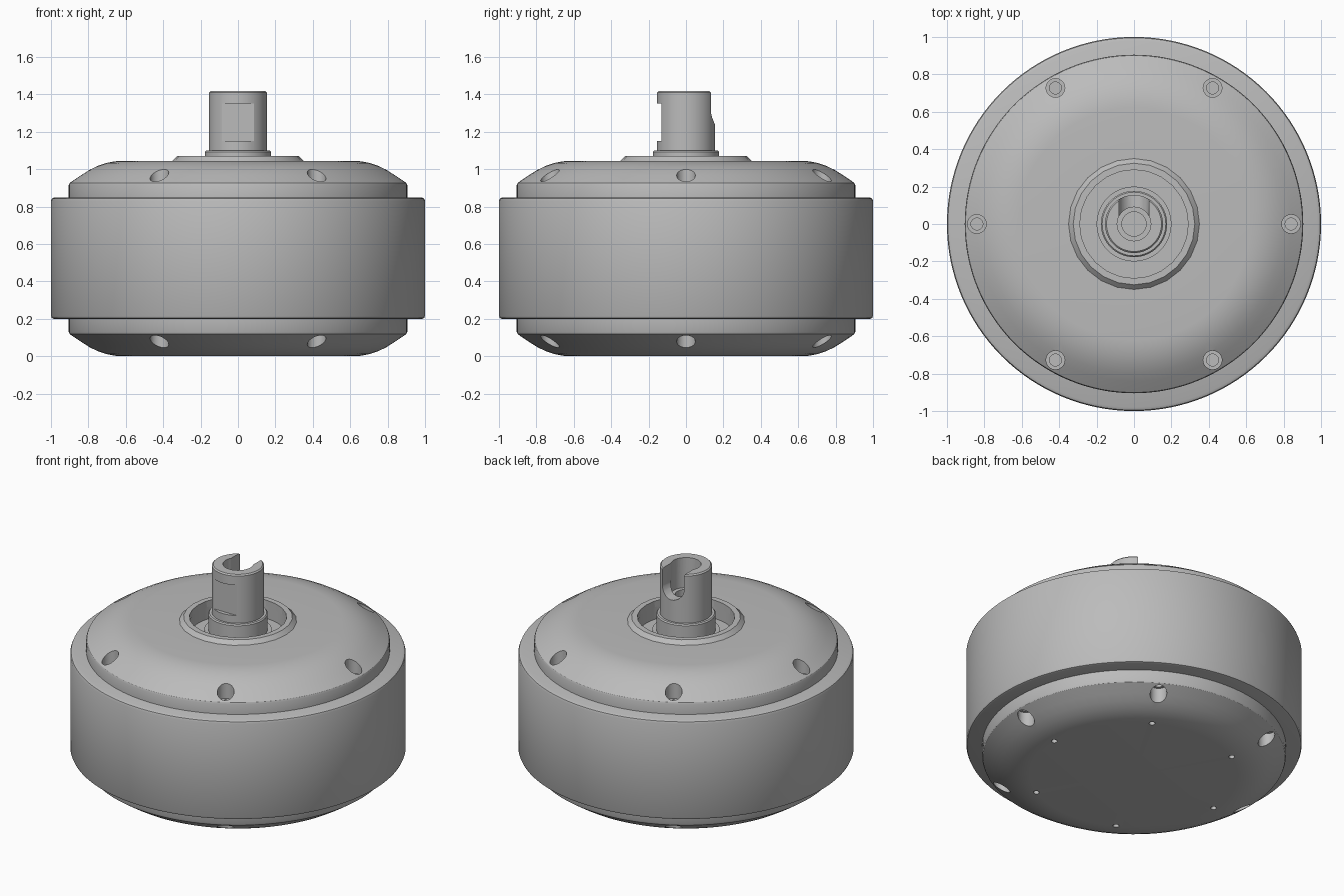
import bpy, bmesh, math
from mathutils import Matrix, Vector

if "Cube" in bpy.data.objects:
    bpy.data.objects.remove(bpy.data.objects["Cube"])

GREY = (0.5, 0.5, 0.5, 1)
steel = bpy.data.materials.new("machined_grey")
steel.use_nodes = True
steel.diffuse_color = GREY
steel.node_tree.nodes["Principled BSDF"].inputs["Base Color"].default_value = GREY

HEIGHT = 1.045
RING = [i * math.pi / 3 for i in range(6)]


def make_object(name, bm):
    bmesh.ops.recalc_face_normals(bm, faces=bm.faces)
    mesh = bpy.data.meshes.new(name)
    bm.to_mesh(mesh)
    bm.free()
    mesh.materials.append(steel)
    obj = bpy.data.objects.new(name, mesh)
    bpy.context.scene.collection.objects.link(obj)
    return obj


def lathe(name, profile, sides=96):
    """Spin (radius, height) points around z into a closed solid."""
    bm = bmesh.new()
    verts = [bm.verts.new((r, 0, z)) for r, z in profile]
    loop = list(zip(verts, verts[1:]))
    if profile[0][0] > 0:
        loop.append((verts[-1], verts[0]))
    edges = [bm.edges.new(pair) for pair in loop]
    bmesh.ops.spin(bm, geom=verts + edges, axis=(0, 0, 1), cent=(0, 0, 0),
                   angle=math.tau, steps=sides, use_merge=True)
    bmesh.ops.remove_doubles(bm, verts=bm.verts, dist=0.0001)
    return make_object(name, bm)


def add_cylinder(bm, radius, low, high, x=0, y=0):
    bmesh.ops.create_cone(bm, cap_ends=True, segments=32, radius1=radius, radius2=radius,
                          depth=high - low, matrix=Matrix.Translation((x, y, (low + high) / 2)))


def add_box(bm, size, centre):
    bmesh.ops.create_cube(bm, size=1, matrix=Matrix.Translation(centre) @ Matrix.Diagonal((*size, 1)))


def cut(obj, bm):
    cutter = make_object("cutter", bm)
    cutter.hide_render = True
    mod = obj.modifiers.new("cut", "BOOLEAN")
    mod.operation, mod.solver, mod.object = "DIFFERENCE", "EXACT", cutter
    bpy.context.view_layer.objects.active = obj
    bpy.ops.object.modifier_apply(modifier=mod.name)
    bpy.data.objects.remove(cutter)


def ring_cut(obj, radius, distance, low, high):
    bm = bmesh.new()
    for a in RING:
        add_cylinder(bm, radius, low, high, distance * math.cos(a), distance * math.sin(a))
    cut(obj, bm)


# Wide outer drum
drum = lathe("drum", [(0.5, 0.2), (0.985, 0.2), (0.995, 0.204), (1, 0.215),
                      (1, 0.83), (0.995, 0.843), (0.98, 0.85), (0.5, 0.85)], 128)

# Domed covers share one shoulder curve
shoulder = [(0.905, 0.84), (0.905, 0.915), (0.9, 0.927), (0.84, 0.968), (0.795, 0.996),
            (0.75, 1.018), (0.705, 1.033), (0.66, 1.042), (0.62, HEIGHT)]
upper_cover = lathe("upper_cover", [(0, 0.84)] + shoulder + [(0.29, HEIGHT), (0.29, 0.95), (0, 0.95)], 128)
lower_cover = lathe("lower_cover", [(0, HEIGHT - 0.84)] + [(r, HEIGHT - z) for r, z in shoulder]
                    + [(0, 0)], 128)

# Stepped screw holes on both covers and small holes underneath
ring_cut(upper_cover, 0.05, 0.84, 0.9, 1.1)
ring_cut(upper_cover, 0.032, 0.84, 0.86, 1.1)
ring_cut(lower_cover, 0.05, 0.84, -0.1, 0.145)
ring_cut(lower_cover, 0.032, 0.84, -0.1, 0.185)
ring_cut(lower_cover, 0.018, 0.62, -0.1, 0.06)

# Raised lip around the shaft recess
lip = lathe("shaft_lip", [(0.29, 1.03), (0.35, 1.03), (0.35, HEIGHT), (0.325, 1.07), (0.29, 1.07)], 24)

# Shaft with its collar
collar = lathe("shaft_collar", [(0.1, 0.94), (0.2, 0.94), (0.2, 0.99), (0.177, 0.99),
                                (0.177, 1.093), (0.17, 1.1), (0.1, 1.1)], 64)
shaft = lathe("shaft", [(0, 0.94), (0.155, 0.94), (0.155, 1.41), (0.147, 1.418), (0, 1.418)], 64)

# Central bore
bm = bmesh.new()
add_cylinder(bm, 0.09, 1.22, 1.5)
cut(shaft, bm)
bm = bmesh.new()
add_cylinder(bm, 0.065, 1.1, 1.5)
cut(shaft, bm)

# Round-bottomed slot opening to the back
bm = bmesh.new()
add_cylinder(bm, 0.08, 0, 0.3)
bmesh.ops.transform(bm, verts=bm.verts,
                    matrix=Matrix.Translation((0, 0, 1.32)) @ Matrix.Rotation(-math.pi / 2, 4, "X"))
cut(shaft, bm)
bm = bmesh.new()
add_box(bm, (0.16, 0.3, 0.2), (0, 0.15, 1.42))
cut(shaft, bm)

# Flat on the front of the shaft
bm = bmesh.new()
add_box(bm, (0.4, 0.1, 0.2), (0, -0.18, 1.25))
cut(shaft, bm)

# Smooth rounds with crisp machined edges
for obj in (drum, upper_cover, lower_cover, lip, collar, shaft):
    obj.data.shade_smooth()
    obj.data.set_sharp_from_angle(angle=math.radians(14 if obj == lip else 30))
